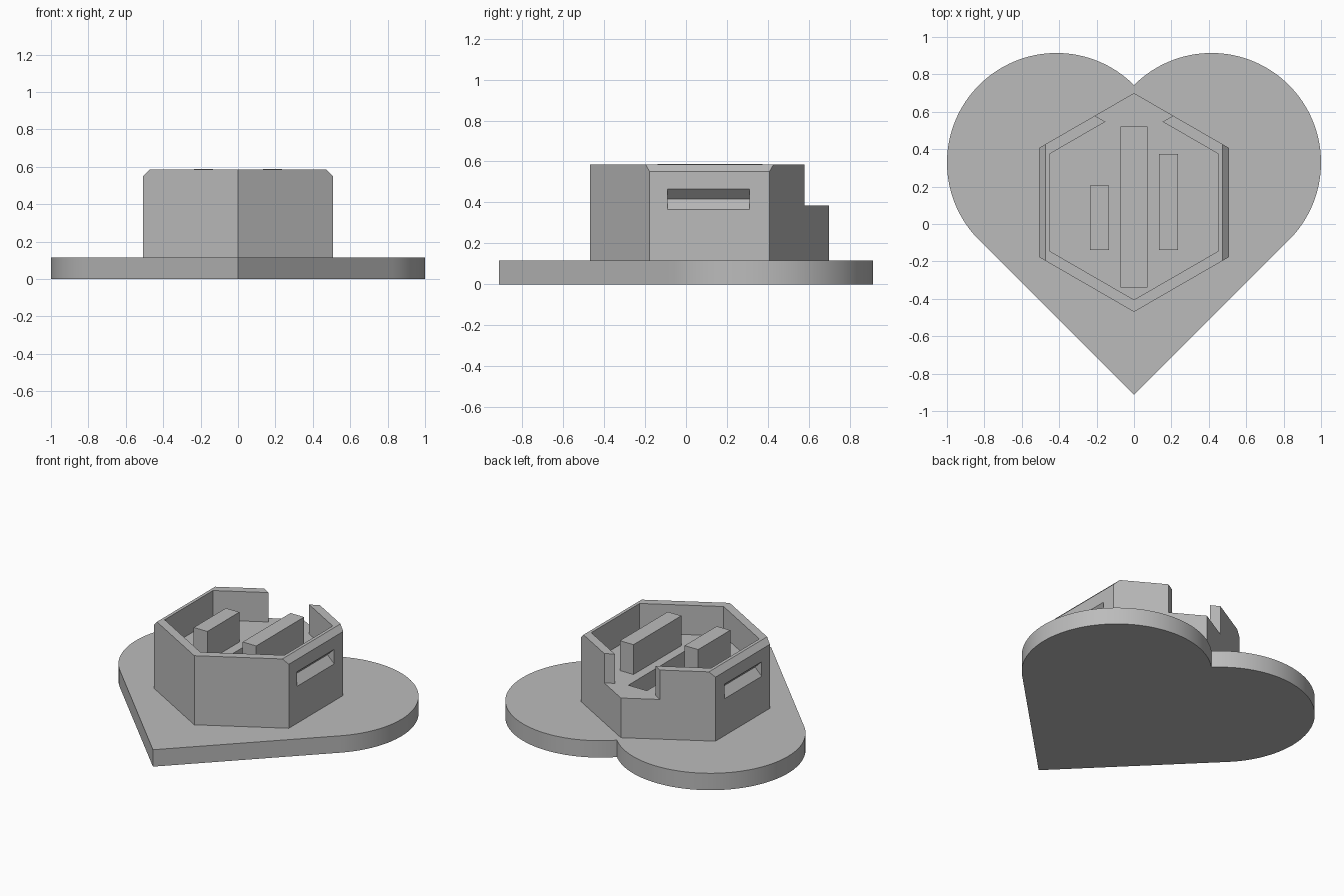
import bpy, bmesh
from math import sin, cos, pi, radians, sqrt

if "Cube" in bpy.data.objects:
    bpy.data.objects.remove(bpy.data.objects["Cube"], do_unlink=True)

grey = bpy.data.materials.new("plain grey")
grey.use_nodes = True
GREY = (0.5, 0.5, 0.5, 1)
grey.diffuse_color = GREY
grey.node_tree.nodes["Principled BSDF"].inputs["Base Color"].default_value = GREY

BASE_TOP, FLOOR, RIM = 0.115, 0.385, 0.585
HEX_Y = 0.115                       # centre of the housing


def prism(name, points, low, high, axis="z"):
    """Extrude an outline along z, or an (x, z) outline along y."""
    bm = bmesh.new()
    place = (lambda p, q, h: (p, q, h)) if axis == "z" else (lambda p, q, h: (p, h, q))
    face = bm.faces.new([bm.verts.new(place(p, q, low)) for p, q in points])
    new = bmesh.ops.extrude_face_region(bm, geom=[face])["geom"]
    move = place(0, 0, high - low)
    bmesh.ops.translate(bm, vec=move, verts=[v for v in new if isinstance(v, bmesh.types.BMVert)])
    bmesh.ops.recalc_face_normals(bm, faces=bm.faces)
    mesh = bpy.data.meshes.new(name)
    bm.to_mesh(mesh)
    bm.free()
    mesh.materials.append(grey)
    obj = bpy.data.objects.new(name, mesh)
    bpy.context.collection.objects.link(obj)
    return obj


def cut(obj, cutter):
    """Subtract the cutter, then discard it."""
    cutter.hide_render = True
    mod = obj.modifiers.new("cut", "BOOLEAN")
    mod.operation, mod.solver, mod.object = "DIFFERENCE", "EXACT", cutter
    bpy.context.view_layer.objects.active = obj
    bpy.ops.object.modifier_apply(modifier=mod.name)
    bpy.data.objects.remove(cutter, do_unlink=True)


def hexagon(radius):
    return [(radius * sin(i * pi / 3), HEX_Y + radius * cos(i * pi / 3)) for i in range(6)]


def box(x0, x1, y0, y1):
    return [(x0, y0), (x1, y0), (x1, y1), (x0, y1)]


# Heart base: two arcs meeting in a notch, straight sides to the tip
r = 2 - sqrt(2)
c = 1 - r
cy = (3 * c - r) / 2
steps = 64
right = []
for i in range(steps + 1):
    a = radians(-45 + 180 * i / steps)
    right.append((c + r * cos(a), cy + r * sin(a)))
left = [(-x, y) for x, y in reversed(right[:-1])]
right[-1] = (0, right[-1][1])
heart = prism("heart_base", [(0, cy - 3 * c)] + right + left, 0, BASE_TOP)
bpy.ops.object.select_all(action="DESELECT")
heart.select_set(True)
bpy.context.view_layer.objects.active = heart
bpy.ops.object.shade_smooth_by_angle(angle=radians(30))

# Hexagonal housing with a recessed tray
housing = prism("hex_housing", hexagon(0.585), BASE_TOP, RIM)
cut(housing, prism("tray_cutter", hexagon(0.52), FLOOR, 0.8))

# Splayed opening in the back wall
cut(housing, prism("opening_cutter", [(0.10, 0.516), (0.36, 0.666), (0.36, 0.9),
                                      (-0.36, 0.9), (-0.36, 0.666), (-0.10, 0.516)],
                   FLOOR, 0.8))

# Long slot in the tray floor
cut(housing, prism("slot_cutter", box(-0.07, 0.07, -0.34, 0.52), 0.185, 0.45))

for s in (1, -1):
    # Chamfered top edge of each side wall
    cut(housing, prism("chamfer_cutter", [(s * 0.457, 0.6), (s * 0.557, 0.6), (s * 0.557, 0.5)],
                       -0.6, 0.8, "y"))
    # V-shaped finger groove in each side wall
    cut(housing, prism("groove_cutter", [(s * 0.457, 0.416), (s * 0.517, 0.356), (s * 0.517, 0.476)],
                       -0.09, 0.31, "y"))

# Two raised bars standing on the tray floor
prism("short_bar", box(-0.235, -0.133, -0.14, 0.205), FLOOR, RIM + 0.003)
prism("long_bar", box(0.133, 0.235, -0.14, 0.375), FLOOR, RIM + 0.003)
